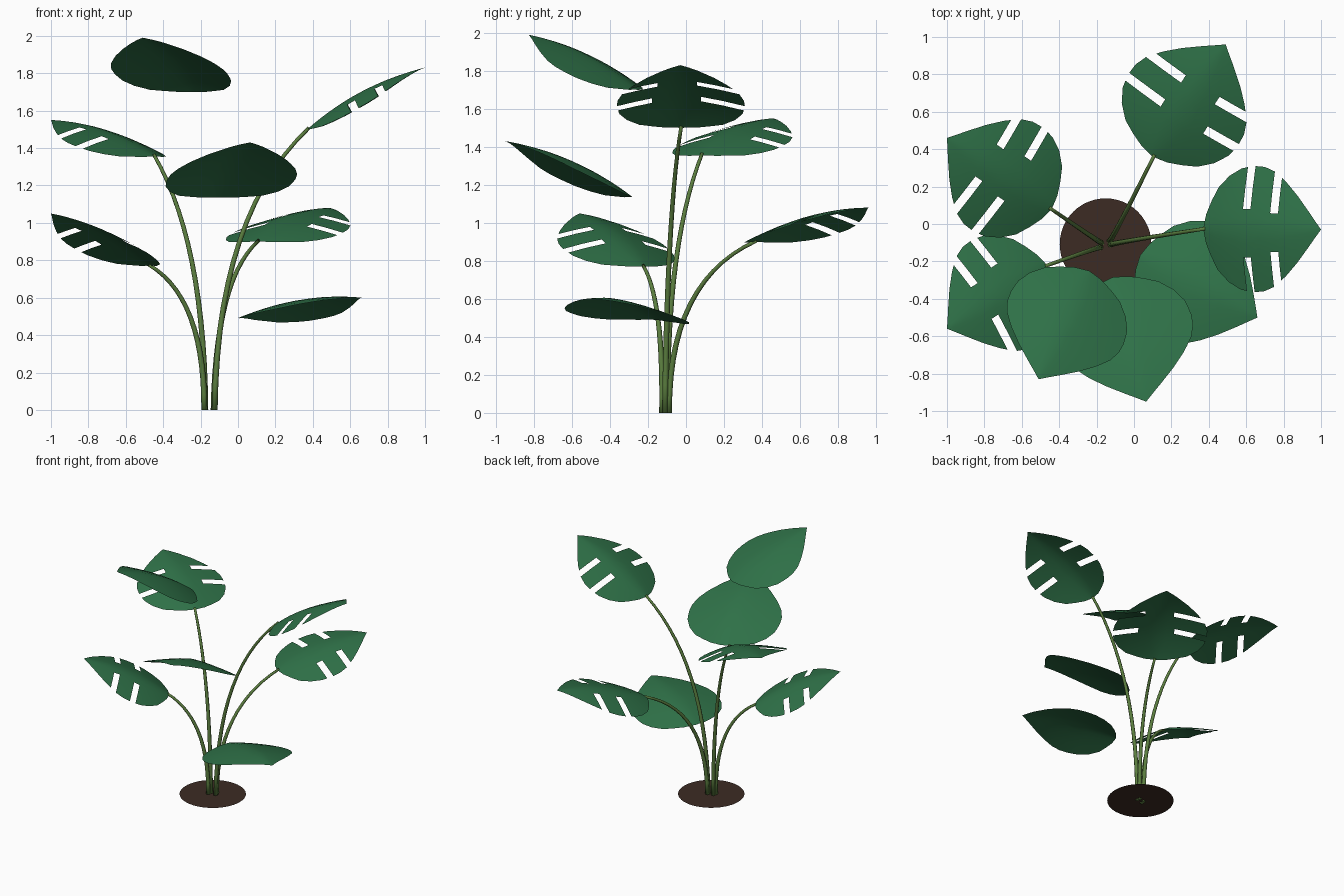
import bpy, bmesh, math
from mathutils import Vector, Matrix

if "Cube" in bpy.data.objects:
    bpy.data.objects.remove(bpy.data.objects["Cube"])


def material(name, rgb):
    m = bpy.data.materials.new(name)
    m.diffuse_color = (*rgb, 1)
    m.use_nodes = True
    m.node_tree.nodes["Principled BSDF"].inputs["Base Color"].default_value = m.diffuse_color
    return m


LEAF = material("leaf green", (0.028, 0.165, 0.064))
STEM = material("stem green", (0.105, 0.21, 0.05))
SOIL = material("soil brown", (0.046, 0.024, 0.017))

# Half outline of a leaf: (distance along midrib, half width), length = 1
OUTLINE = [(0, 0), (.02, .11), (.06, .21), (.11, .31), (.2, .4), (.3, .455),
           (.4, .475), (.5, .468), (.6, .43), (.7, .35), (.8, .25),
           (.9, .13), (1, 0)]
# Slots: (start, end, inner edge on left, inner edge on right)
SLOTS = [(.355, .42, .15, .215), (.59, .655, .12, .17)]
BOW, FOLD = 0.062, 0.10


def half_width(t):
    for (a, wa), (b, wb) in zip(OUTLINE, OUTLINE[1:]):
        if t <= b:
            return wa + (wb - wa) * (t - a) / (b - a)
    return 0


def add_obj(name, bm, mat, smooth=True):
    me = bpy.data.meshes.new(name)
    bm.to_mesh(me)
    bm.free()
    me.materials.append(mat)
    for p in me.polygons:
        p.use_smooth = smooth
    ob = bpy.data.objects.new(name, me)
    bpy.context.collection.objects.link(ob)
    return ob


def make_leaf(name, base, tip, split, roll=0):
    """Arched sheet folded along its midrib, optionally with slots cut in."""
    base, tip = Vector(base), Vector(tip)
    size = (tip - base).length
    ax = (tip - base).normalized()
    left = Vector((0, 0, 1)).cross(ax).normalized()
    left = Matrix.Rotation(math.radians(roll), 3, ax) @ left
    up = ax.cross(left)
    edges = [e for s in SLOTS for e in s[:2]]
    ts = sorted(set([t for t, _ in OUTLINE] + edges + [.01, .95]))
    # drop stations that fall inside a slot
    ts = [t for t in ts if not any(s[0] < t < s[1] for s in SLOTS)]
    bm = bmesh.new()

    def vert(t, w):
        h = BOW * 4 * t * (1 - t) - FOLD * (abs(w) / .475) ** 1.35
        return bm.verts.new(base + size * (ax * t + left * w + up * h))

    rib = [vert(t, 0) for t in ts]
    for side in (1, -1):
        rows = []
        for t, mid in zip(ts, rib):
            w = half_width(t)
            k = .36 * w
            for s in SLOTS:
                if t in s[:2]:
                    k = s[2] if side > 0 else s[3]
            if w < 1e-6:
                rows.append([mid] * 5)
            else:
                rows.append([mid] + [vert(t, side * v) for v in
                                     (k / 2, k, (k + w) / 2, w)])
        for i in range(len(ts) - 1):
            in_slot = any(s[0] == ts[i] for s in SLOTS)
            for j in range(2 if split and in_slot else 4):
                q = [rows[i][j], rows[i + 1][j],
                     rows[i + 1][j + 1], rows[i][j + 1]]
                q = list(dict.fromkeys(q))
                if side < 0:
                    q.reverse()
                bm.faces.new(q)
    return add_obj(name, bm, LEAF)


def make_stem(name, p0, p1, p2, r0=.016, r1=.0095, steps=14, sides=8):
    """Tapered tube along a quadratic curve."""
    p0, p1, p2 = Vector(p0), Vector(p1), Vector(p2)
    bm = bmesh.new()
    rings = []
    for i in range(steps + 1):
        t = i / steps
        c = p0 * (1 - t) ** 2 + p1 * 2 * t * (1 - t) + p2 * t * t
        d = ((p1 - p0) * (1 - t) + (p2 - p1) * t).normalized()
        u = d.cross(Vector((0, 1, 0))).normalized()
        v = d.cross(u)
        r = r0 + (r1 - r0) * t
        rings.append([bm.verts.new(c + r * (u * math.cos(a) + v * math.sin(a)))
                      for a in (2 * math.pi * k / sides for k in range(sides))])
    for a, b in zip(rings, rings[1:]):
        for k in range(sides):
            n = (k + 1) % sides
            bm.faces.new((a[k], a[n], b[n], b[k]))
    bm.faces.new(rings[0])
    bm.faces.new(rings[-1])
    bmesh.ops.recalc_face_normals(bm, faces=bm.faces)
    return add_obj(name, bm, STEM)


# Split leaves carried on stems
make_leaf("split_leaf_right", (.37, -.025, 1.50), (1.0, -.03, 1.83), True)
make_leaf("split_leaf_back_right", (.10, .36, .90), (.49, .96, 1.08), True)
make_leaf("split_leaf_back_left", (-.44, .08, 1.355), (-1.0, .46, 1.55), True)
make_leaf("split_leaf_front_left", (-.465, -.22, .77), (-1.0, -.56, 1.05), True)

# Whole leaves at the front
make_leaf("whole_leaf_top", (-.24, -.25, 1.70), (-.51, -.83, 1.99), False)
make_leaf("whole_leaf_middle", (-.115, -.285, 1.135), (.065, -.95, 1.43), False)
make_leaf("whole_leaf_low", (.033, -.167, .49), (.66, -.50, .60), False, roll=-3)

# Stems
make_stem("stem_right", (-.125, -.11, 0), (-.11, -.10, 1.05), (.38, -.025, 1.508))
make_stem("stem_back_right", (-.13, -.09, 0), (-.12, -.09, .70), (.11, .37, .905))
make_stem("stem_back_left", (-.175, -.10, 0), (-.18, -.10, .90), (-.45, .085, 1.365))
make_stem("stem_front_left", (-.18, -.125, 0), (-.18, -.12, .60), (-.475, -.225, .775))

# Flat soil disc
bm = bmesh.new()
bmesh.ops.create_circle(bm, cap_ends=True, segments=48, radius=.245,
                        matrix=Matrix.Translation((-.152, -.108, .001)))
bmesh.ops.recalc_face_normals(bm, faces=bm.faces)
for f in bm.faces:
    if f.normal.z < 0:
        f.normal_flip()
add_obj("soil_disc", bm, SOIL, smooth=False)
